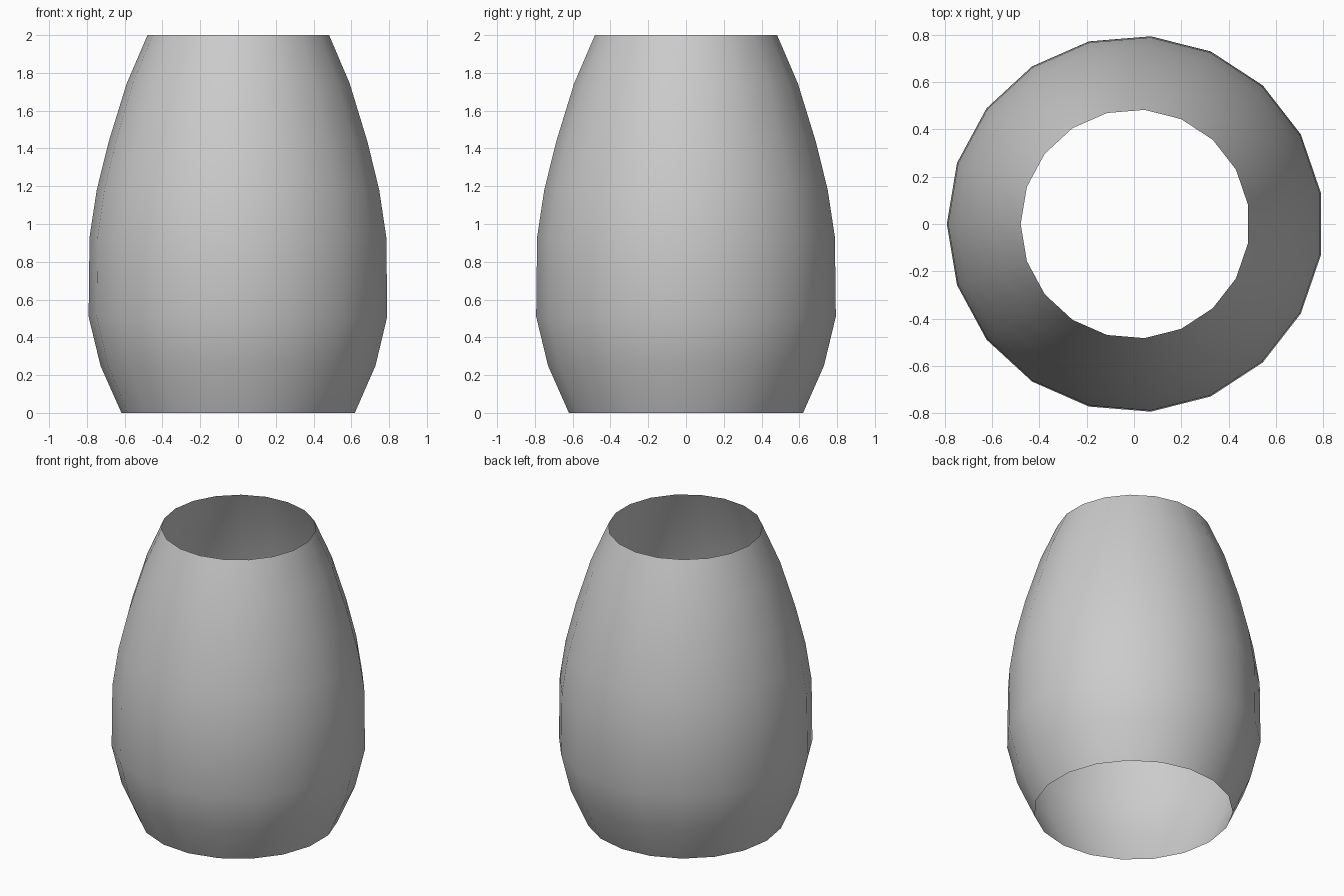
import bpy, bmesh, math

if "Cube" in bpy.data.objects:
    bpy.data.objects.remove(bpy.data.objects["Cube"])

SIDES = 19
# profile of the barrel wall: (radius, height)
PROFILE = [(0.622, 0.0), (0.733, 0.25), (0.796, 0.51), (0.791, 0.93),
           (0.753, 1.18), (0.690, 1.435), (0.594, 1.745), (0.484, 2.0)]
SHIFT = 0.005  # odd side count: recentre the bounding box

# open tapered shell, one ring per profile point
bm = bmesh.new()
rings = []
for r, z in PROFILE:
    ring = []
    for i in range(SIDES):
        a = math.pi + 2 * math.pi * i / SIDES
        ring.append(bm.verts.new((r * math.cos(a) + SHIFT, r * math.sin(a), z)))
    rings.append(ring)

for lo, hi in zip(rings, rings[1:]):
    for i in range(SIDES):
        j = (i + 1) % SIDES
        bm.faces.new((lo[i], lo[j], hi[j], hi[i])).smooth = True

mesh = bpy.data.meshes.new("barrel_shell")
bm.to_mesh(mesh)
bm.free()
shell = bpy.data.objects.new("barrel_shell", mesh)
bpy.context.collection.objects.link(shell)
